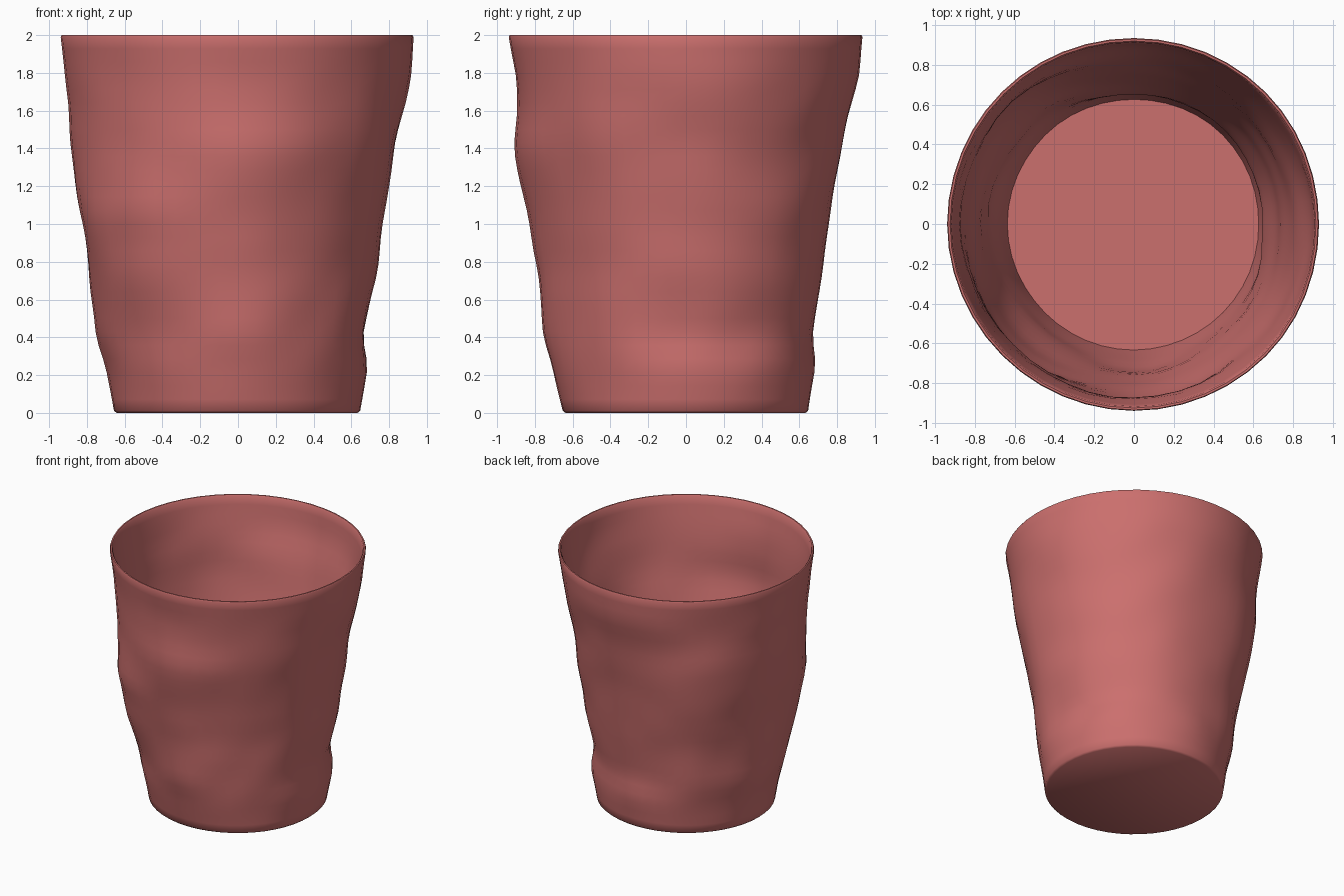
import bpy, bmesh, math
from mathutils import Vector, noise

if "Cube" in bpy.data.objects:
    bpy.data.objects.remove(bpy.data.objects["Cube"])

red = bpy.data.materials.new("soft red")
red.diffuse_color = (0.60, 0.16, 0.155, 1)
red.use_nodes = True
red.node_tree.nodes["Principled BSDF"].inputs["Base Color"].default_value = red.diffuse_color

# Wall radius by height, one row per 45 degrees, counter-clockwise from +x
HEIGHTS = [0, .25, .4, .75, 1.05, 1.4, 1.6, 1.8, 2]
RADII = [
    [.645, .69, .667, .735, .78, .83, .875, .915, .93],
    [.65, .69, .675, .735, .785, .83, .87, .91, .937],
    [.645, .68, .67, .72, .76, .82, .865, .915, .935],
    [.65, .69, .713, .765, .83, .885, .89, .91, .94],
    [.655, .70, .755, .785, .835, .88, .89, .915, .94],
    [.65, .70, .72, .82, .89, .87, .885, .91, .937],
    [.65, .71, .75, .785, .84, .91, .90, .905, .94],
    [.65, .685, .70, .743, .785, .855, .885, .91, .94],
]
SIDES, ROWS, WALL = 48, 28, 0.022


def at_height(row, z):
    for i in range(len(HEIGHTS) - 1):
        if z <= HEIGHTS[i + 1]:
            t = (z - HEIGHTS[i]) / (HEIGHTS[i + 1] - HEIGHTS[i])
            return row[i] + (row[i + 1] - row[i]) * t
    return row[-1]


def radius(a, z):
    s = a / (math.pi / 4)
    i = int(s)
    t = (1 - math.cos((s - i) * math.pi)) / 2
    r = at_height(RADII[i % 8], z) * (1 - t) + at_height(RADII[(i + 1) % 8], z) * t
    # small hammered dents, fading out at the rim and base
    fade = min(1, z / .3, (2 - z) / .3)
    p = Vector((math.cos(a) * 2.6, math.sin(a) * 2.6, z * 3.5))
    return r + .014 * fade * noise.noise(p)


bm = bmesh.new()


def ring(z, inset):
    vs = []
    for k in range(SIDES):
        a = 2 * math.pi * k / SIDES
        r = radius(a, z) - inset
        vs.append(bm.verts.new((r * math.cos(a), r * math.sin(a), z)))
    return vs


# Outer wall with a softened base edge, rounded rim, then inner wall
levels = [(0, .012), (.012, 0)]
levels += [(2 * i / ROWS, 0) for i in range(1, ROWS)]
levels += [(1.99, 0), (2, .006), (2, WALL - .006), (1.99, WALL)]
levels += [(2 * i / ROWS, WALL) for i in range(ROWS - 1, 0, -1)]
levels += [(.02, WALL)]
rings = [ring(z, d) for z, d in levels]
for lo, hi in zip(rings, rings[1:]):
    for k in range(SIDES):
        n = (k + 1) % SIDES
        bm.faces.new((lo[k], lo[n], hi[n], hi[k]))

# Underside and inner floor
bm.faces.new(rings[0][::-1])
bm.faces.new(rings[-1])
bmesh.ops.recalc_face_normals(bm, faces=bm.faces)

mesh = bpy.data.meshes.new("cup")
bm.to_mesh(mesh)
bm.free()
mesh.materials.append(red)
cup = bpy.data.objects.new("cup", mesh)
bpy.context.collection.objects.link(cup)
bpy.context.view_layer.objects.active = cup
cup.select_set(True)
bpy.ops.object.shade_smooth_by_angle(angle=math.radians(50))
